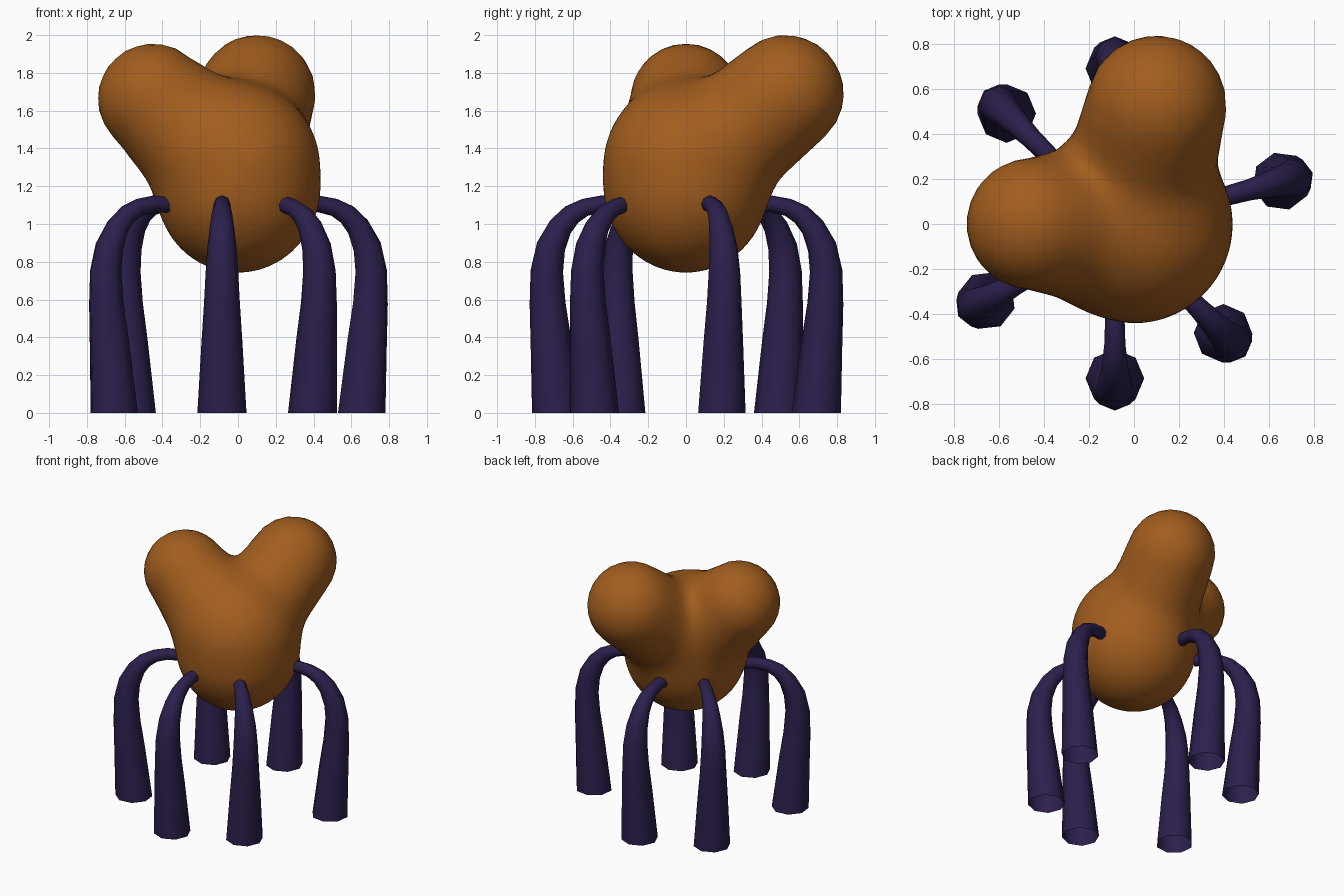
import bpy, bmesh
from math import sin, cos, radians, pi
from mathutils import Vector

if "Cube" in bpy.data.objects:
    bpy.data.objects.remove(bpy.data.objects["Cube"])


def material(name, rgb):
    mat = bpy.data.materials.new(name)
    mat.use_nodes = True
    mat.diffuse_color = (*rgb, 1)
    mat.node_tree.nodes["Principled BSDF"].inputs["Base Color"].default_value = (*rgb, 1)
    return mat


def finish(bm, name, mat):
    bmesh.ops.recalc_face_normals(bm, faces=bm.faces)
    mesh = bpy.data.meshes.new(name)
    bm.to_mesh(mesh)
    bm.free()
    mesh.materials.append(mat)
    obj = bpy.data.objects.new(name, mesh)
    bpy.context.collection.objects.link(obj)
    bpy.ops.object.select_all(action='DESELECT')
    obj.select_set(True)
    bpy.context.view_layer.objects.active = obj
    bpy.ops.object.shade_smooth_by_angle(angle=radians(60))


orange = material("burnt orange", (0.36, 0.11, 0.013))
purple = material("dark purple", (0.025, 0.014, 0.073))

# Body: a rounded trunk with two tapering lobes, blended smoothly together
CORE = Vector((0, 0, 1.27))
CONES = [  # start, end, start radius, end radius
    (Vector((0, 0, 1.165)), Vector((0, -0.01, 1.33)), 0.422, 0.415),          # trunk
    (Vector((0, 0, 1.26)), Vector((-0.45, 0, 1.663)), 0.405, 0.292),          # side lobe
    (Vector((-0.03, 0, 1.25)), Vector((0.1, 0.525, 1.69)), 0.345, 0.31),      # back lobe
]


def cone_distance(p, a, b, ra, rb):
    axis = b - a
    t = max(0, min(1, (p - a).dot(axis) / axis.length_squared))
    return (p - a - axis * t).length - ra - (rb - ra) * t


def body_distance(p, blend=0.1):
    total = cone_distance(p, *CONES[0])
    for cone in CONES[1:]:
        d = cone_distance(p, *cone)
        h = max(blend - abs(total - d), 0) / blend
        total = min(total, d) - h * h * blend / 4
    return total


bm = bmesh.new()
bmesh.ops.create_icosphere(bm, subdivisions=5, radius=1)
for v in bm.verts:
    ray = v.co.normalized()
    near, far = 0.1, 1.3
    for _ in range(16):
        mid = (near + far) / 2
        if body_distance(CORE + ray * mid) < 0:
            near = mid
        else:
            far = mid
    v.co = CORE + ray * near
finish(bm, "body", orange)

# Legs: arched tapering tubes; each station is (outward offset, height, radius)
STATIONS = [(-0.33, 1.10, 0.042), (-0.24, 1.107, 0.044), (-0.15, 1.088, 0.047),
            (-0.08, 1.05, 0.055), (-0.02, 0.985, 0.064), (0.03, 0.88, 0.077),
            (0.052, 0.75, 0.086), (0.048, 0.58, 0.095), (0.03, 0.38, 0.108),
            (0, 0, 0.13)]
SIDES = 8


def leg(name, angle, foot_x, foot_y):
    out = Vector((cos(radians(angle)), sin(radians(angle)), 0))
    side = Vector((-out.y, out.x, 0))
    up = Vector((0, 0, 1))
    foot = Vector((foot_x, foot_y, 0))
    path = [foot + out * d + up * z for d, z, r in STATIONS]
    last = len(path) - 1
    bm = bmesh.new()
    rings = []
    for i, centre in enumerate(path):
        tangent = (path[min(i + 1, last)] - path[max(i - 1, 0)]).normalized()
        if i == last:
            tangent = -up
        normal = side.cross(tangent)
        r = STATIONS[i][2]
        rings.append([bm.verts.new(centre + (side * cos(a) + normal * sin(a)) * r)
                      for a in (2 * pi * k / SIDES for k in range(SIDES))])
    for lower, upper in zip(rings, rings[1:]):
        for k in range(SIDES):
            n = (k + 1) % SIDES
            bm.faces.new((lower[k], lower[n], upper[n], upper[k]))
    bm.faces.new(rings[0])   # the foot end stays open
    finish(bm, name, purple)


leg("left_leg", 15, 0.655, 0.19)
leg("back_leg", 90, -0.085, 0.69)
leg("back_right_leg", 135, -0.565, 0.49)
leg("front_right_leg", 209, -0.655, -0.34)
leg("front_leg", 270, -0.085, -0.685)
leg("front_left_leg", 314, 0.395, -0.485)
